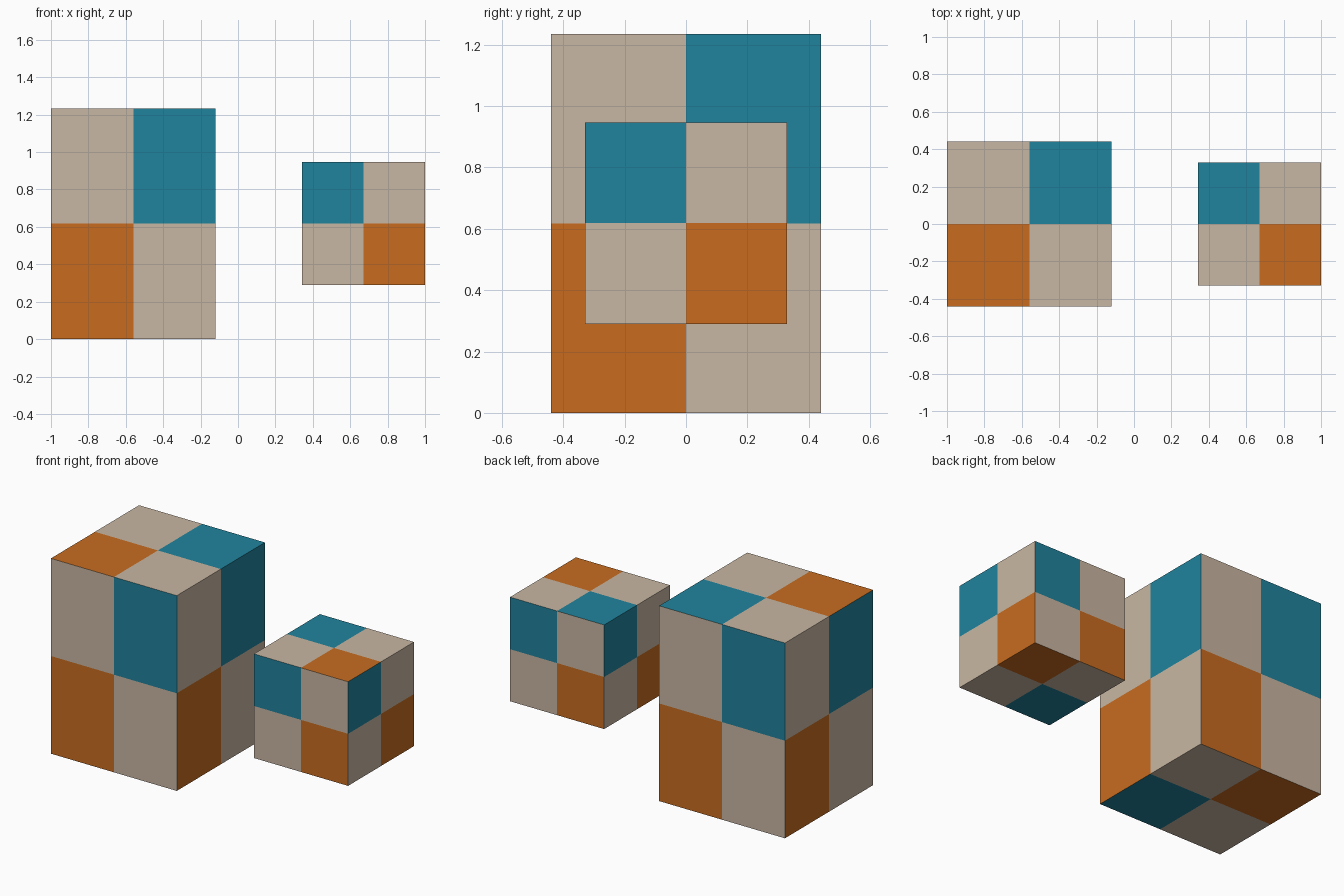
import bpy, bmesh
from mathutils import Vector, Matrix

if "Cube" in bpy.data.objects:
    bpy.data.objects.remove(bpy.data.objects["Cube"])


def material(name, rgb):
    m = bpy.data.materials.new(name)
    m.diffuse_color = (*rgb, 1.0)
    m.use_nodes = True
    m.node_tree.nodes["Principled BSDF"].inputs["Base Color"].default_value = m.diffuse_color
    return m


BEIGE, TEAL, ORANGE = 0, 1, 2
MATERIALS = [
    material("beige", (0.584, 0.474, 0.367)),
    material("teal", (0.015, 0.227, 0.337)),
    material("orange", (0.578, 0.150, 0.0144)),
]


def checkered_box(name, centre, size, quarters):
    """Box with each side split in four; quarters maps (is_right, is_upper) to a colour."""
    bm = bmesh.new()
    bmesh.ops.create_cube(bm, size=1.0)
    bmesh.ops.subdivide_edges(bm, edges=bm.edges[:], cuts=1, use_grid_fill=True)
    bm.normal_update()
    for f in bm.faces:
        n, c = f.normal, f.calc_center_median()
        # Upright direction of the side, and its right as seen from outside
        up = Vector((0, 0, 1)) if abs(n.z) < 0.5 else Vector((0, n.z, 0))
        right = up.cross(n)
        f.material_index = quarters[(c.dot(right) > 0, c.dot(up) > 0)]
    bmesh.ops.transform(bm, matrix=Matrix.Diagonal((*size, 1.0)), verts=bm.verts)
    mesh = bpy.data.meshes.new(name)
    bm.to_mesh(mesh)
    bm.free()
    for m in MATERIALS:
        mesh.materials.append(m)
    obj = bpy.data.objects.new(name, mesh)
    obj.location = centre
    bpy.context.collection.objects.link(obj)


# Tall box: teal upper right, orange lower left
checkered_box("tall_box", (-0.56, 0, 0.617), (0.88, 0.88, 1.234),
              {(False, True): BEIGE, (True, True): TEAL,
               (False, False): ORANGE, (True, False): BEIGE})

# Small floating cube: teal upper left, orange lower right
checkered_box("small_cube", (0.671, 0, 0.618), (0.658, 0.658, 0.658),
              {(False, True): TEAL, (True, True): BEIGE,
               (False, False): BEIGE, (True, False): ORANGE})
